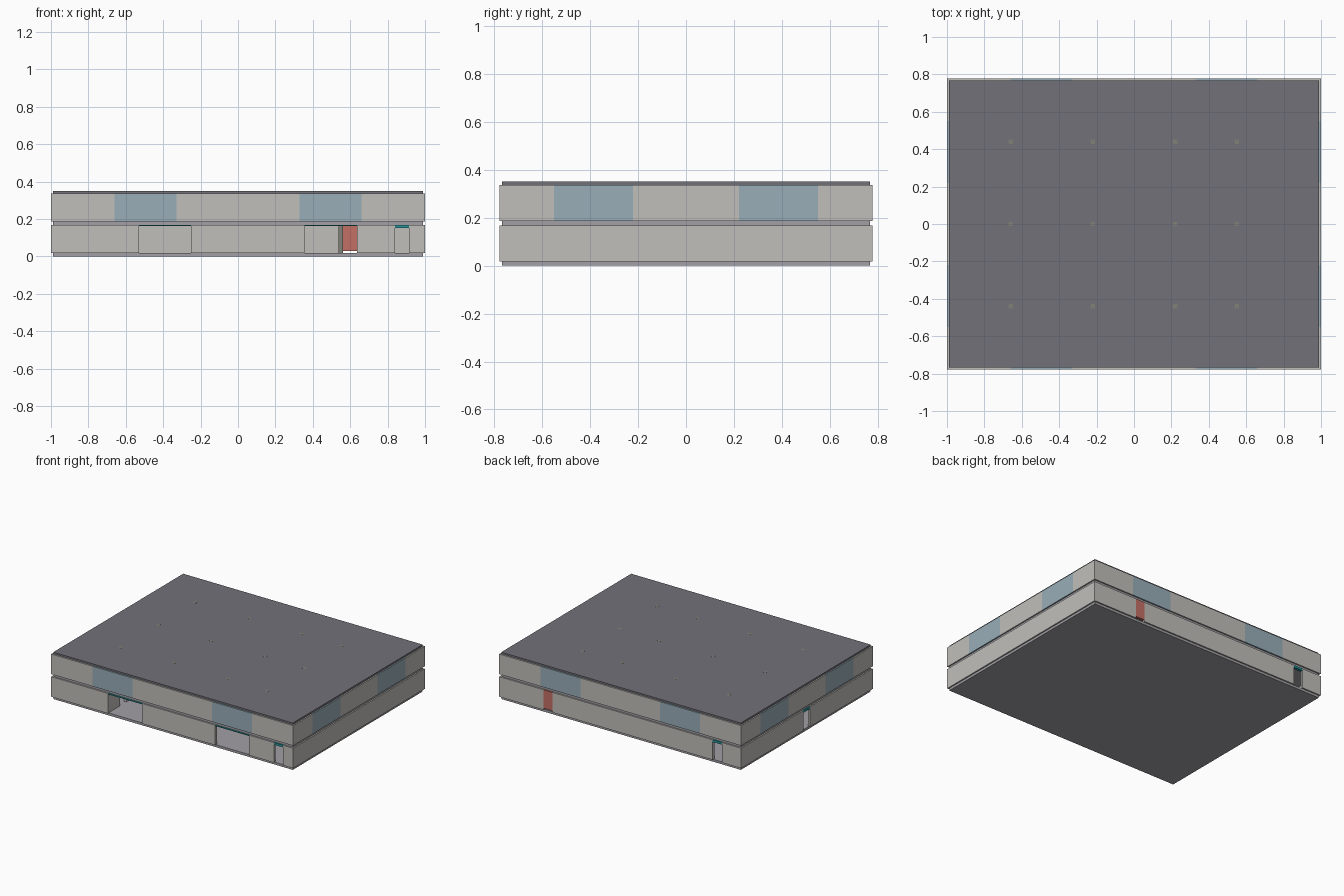
import bpy

if "Cube" in bpy.data.objects:
    bpy.data.objects.remove(bpy.data.objects["Cube"])

X, Y, T = 1.0, 0.777, 0.02                      # half length, half depth, wall thickness
Z1, Z2, H = 0.018, 0.187, 0.15                  # floor levels and storey height


def material(name, rgb):
    m = bpy.data.materials.new(name)
    m.diffuse_color = (*rgb, 1)
    m.use_nodes = True
    m.node_tree.nodes["Principled BSDF"].inputs["Base Color"].default_value = m.diffuse_color
    return m


wall_mat = material("plaster", (0.53, 0.52, 0.49))
slab_mat = material("concrete", (0.36, 0.35, 0.38))
roof_mat = material("roofing", (0.17, 0.165, 0.19))
glass_mat = material("glass", (0.32, 0.42, 0.48))
column_mat = material("column_concrete", (0.22, 0.22, 0.19))
teal_mat = material("teal_paint", (0.02, 0.30, 0.33))
red_mat = material("red_paint", (0.55, 0.16, 0.13))


def box(name, lo, hi, mat):
    pts = [(x, y, z) for x in (lo[0], hi[0]) for y in (lo[1], hi[1]) for z in (lo[2], hi[2])]
    faces = [(0, 1, 3, 2), (4, 6, 7, 5), (0, 4, 5, 1), (2, 3, 7, 6), (0, 2, 6, 4), (1, 5, 7, 3)]
    me = bpy.data.meshes.new(name)
    me.from_pydata(pts, [], faces)
    me.materials.append(mat)
    ob = bpy.data.objects.new(name, me)
    bpy.context.collection.objects.link(ob)


def strip(name, axis, span, across, z, mat):
    """Box running along one axis, with its thickness across the other."""
    (a, b), (c, d) = span, across
    if axis == "x":
        box(name, (a, c, z[0]), (b, d, z[1]), mat)
    else:
        box(name, (c, a, z[0]), (d, b, z[1]), mat)


def wall(name, axis, ends, across, z0, openings):
    """Wall pieces between openings; each opening gets its own filling."""
    pos, top = ends[0], z0 + H
    mid = sum(across) / 2
    for a, b, kind in sorted(openings):
        strip(name, axis, (pos, a), across, (z0, top), wall_mat)
        if kind == "window":
            strip(name + "_window", axis, (a, b), across, (z0, top), glass_mat)
        elif kind == "red_door":
            strip("exit_door", axis, (a, b), across, (z0 + 0.012, top), red_mat)
        else:
            depth = 0.016 if kind == "door" else 0.006
            strip(name + "_door_head", axis, (a, b), (mid - 0.01, mid + 0.01),
                  (top - depth, top), teal_mat)
        pos = b
    strip(name, axis, (pos, ends[1]), across, (z0, top), wall_mat)


# Floor slabs and roof, set in slightly from the wall faces
for name, z0, z1, mat in (("ground_slab", 0, Z1, slab_mat),
                          ("upper_slab", Z1 + H, Z2, slab_mat),
                          ("roof", Z2 + H, 0.35, roof_mat)):
    box(name, (-0.99, -Y + 0.01, z0), (0.99, Y - 0.01, z1), mat)

# Ground floor walls with loading openings and doors
front, back = (-Y, -Y + T), (Y - T, Y)
left, right = (-X, -X + T), (X - T, X)
sides = (-Y + T, Y - T)
wall("front_wall", "x", (-X, X), front, Z1,
     [(-0.53, -0.25, "bay"), (0.355, 0.635, "bay"), (0.84, 0.915, "door")])
wall("back_wall", "x", (-X, X), back, Z1,
     [(-0.84, -0.765, "door"), (0.56, 0.635, "red_door")])
wall("left_wall", "y", sides, left, Z1, [(-0.038, 0.038, "door")])
wall("right_wall", "y", sides, right, Z1, [])

# Upper floor walls, two windows on each side
for name, across in (("upper_front_wall", front), ("upper_back_wall", back)):
    wall(name, "x", (-X, X), across, Z2, [(-0.66, -0.33, "window"), (0.33, 0.66, "window")])
for name, across in (("upper_left_wall", left), ("upper_right_wall", right)):
    wall(name, "y", sides, across, Z2, [(-0.55, -0.22, "window"), (0.22, 0.55, "window")])

# Short partition with a doorway beside the left loading bay
wall("partition", "y", (-Y + T, -0.44), (-0.555, -0.535), Z1, [(-0.63, -0.555, "door")])

# Column grid, showing just through the roof
for x in (-0.66, -0.22, 0.22, 0.55):
    for y in (-0.44, 0, 0.44):
        box("column", (x - 0.012, y - 0.012, Z1), (x + 0.012, y + 0.012, 0.3505), column_mat)
